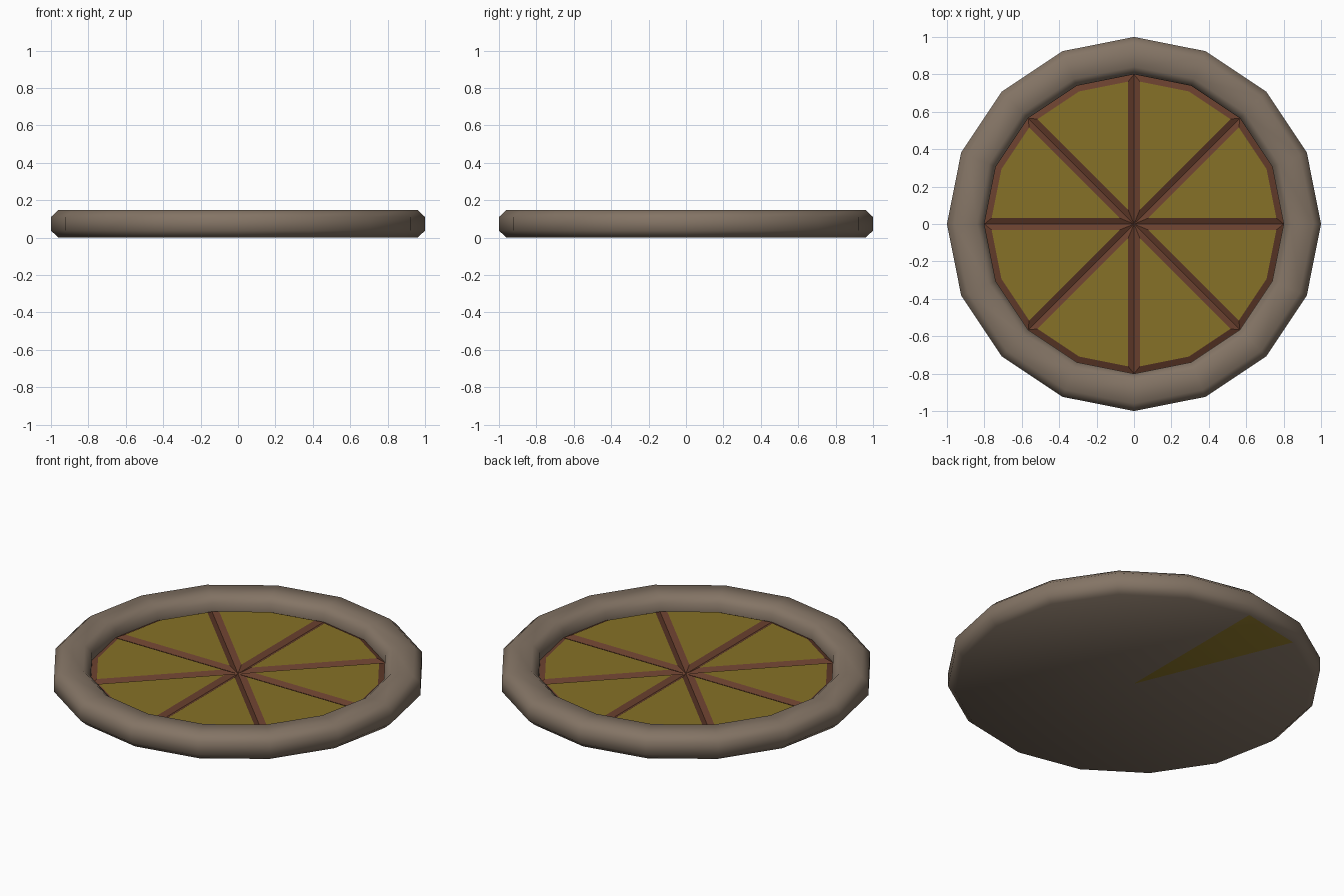
import bpy, bmesh, math

if "Cube" in bpy.data.objects:
    bpy.data.objects.remove(bpy.data.objects["Cube"])

N = 16  # sides of the pie


def material(name, rgb):
    m = bpy.data.materials.new(name)
    m.diffuse_color = (*rgb, 1)
    m.use_nodes = True
    m.node_tree.nodes["Principled BSDF"].inputs["Base Color"].default_value = m.diffuse_color
    return m


CRUST = material("crust_brown", (0.23, 0.175, 0.13))
SAUCE = material("sauce_red", (0.14, 0.05, 0.027))
CHEESE = material("cheese_yellow", (0.24, 0.165, 0.02))


def ring_verts(bm, r, z):
    return [bm.verts.new((r * math.cos(i * math.tau / N), r * math.sin(i * math.tau / N), z))
            for i in range(N)]


def finish(bm, name, mats, angle):
    mesh = bpy.data.meshes.new(name)
    bm.to_mesh(mesh)
    bm.free()
    obj = bpy.data.objects.new(name, mesh)
    bpy.context.collection.objects.link(obj)
    for m in mats:
        mesh.materials.append(m)
    bpy.ops.object.select_all(action='DESELECT')
    obj.select_set(True)
    bpy.context.view_layer.objects.active = obj
    bpy.ops.object.shade_smooth_by_angle(angle=math.radians(angle))
    return obj


# Crust: chamfered rim, closed below by a fan with one cheese-coloured wedge
bm = bmesh.new()
profile = [(0.96, 0), (1.0, 0.037), (1.0, 0.11), (0.96, 0.147),
           (0.84, 0.147), (0.80, 0.11), (0.80, 0.06)]
rings = [ring_verts(bm, r, z) for r, z in profile]
for a, b in zip(rings, rings[1:]):
    for i in range(N):
        j = (i + 1) % N
        bm.faces.new((a[i], a[j], b[j], b[i]))
hub = bm.verts.new((0, 0, 0))
for i in range(N):
    face = bm.faces.new((hub, rings[0][(i + 1) % N], rings[0][i]))
    face.material_index = 1 if i == N // 4 else 0
finish(bm, "crust", [CRUST, CHEESE], 60)

# Filling: eight wedges, inset and raised so sauce shows between the slices
bm = bmesh.new()
edge = ring_verts(bm, 0.80, 0.062)
hub = bm.verts.new((0, 0, 0.062))
slices = [bm.faces.new((hub, edge[i], edge[i + 1], edge[(i + 2) % N]))
          for i in range(0, N, 2)]
bm.normal_update()
bmesh.ops.inset_individual(bm, faces=slices, thickness=0.032, depth=0.016, use_even_offset=True)
for f in slices:
    f.material_index = 1
finish(bm, "filling", [SAUCE, CHEESE], 20)
